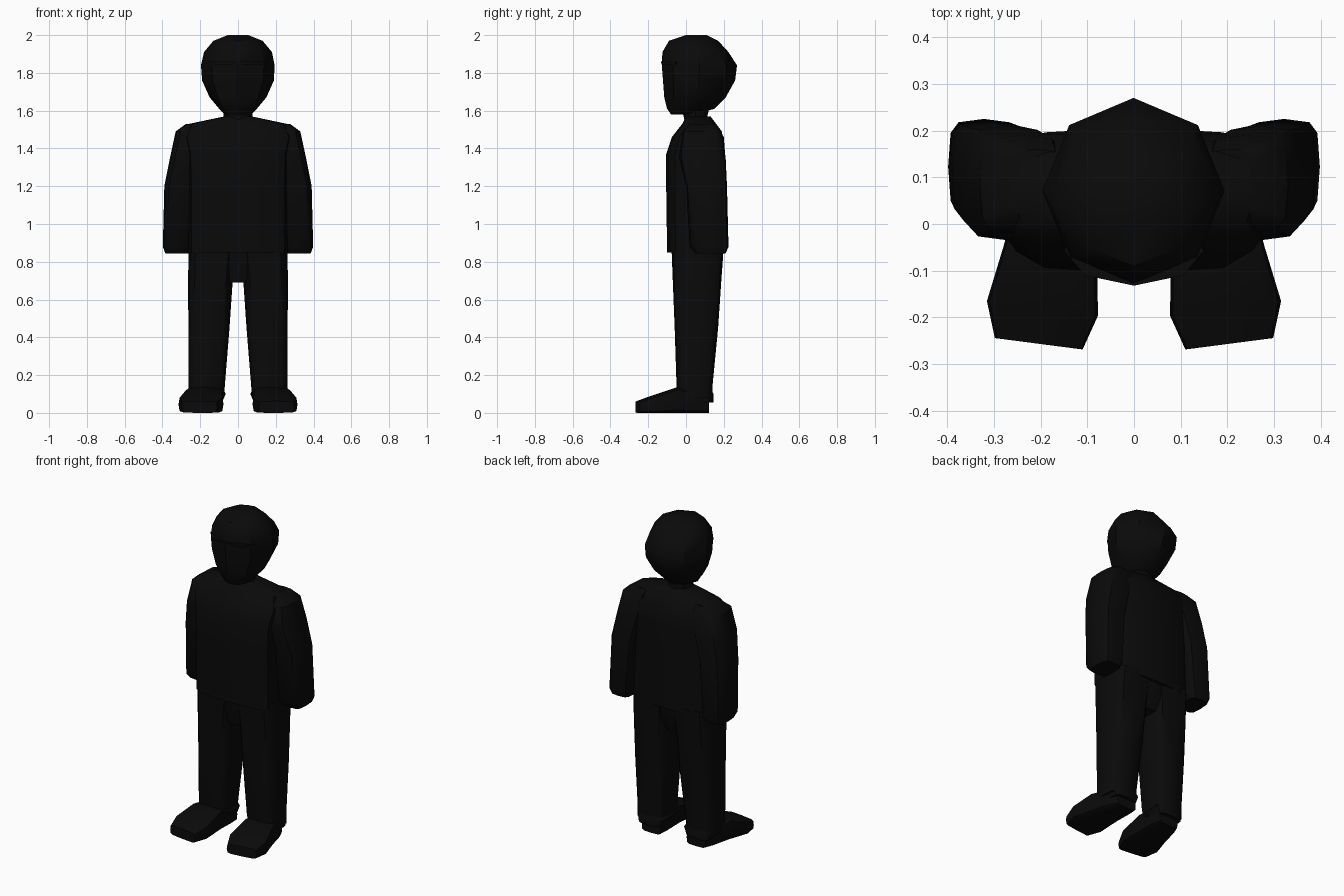
import bpy, bmesh, math

cube = bpy.data.objects.get("Cube")
if cube:
    bpy.data.objects.remove(cube, do_unlink=True)

black = bpy.data.materials.new("near_black")
black.use_nodes = True
colour = (0.003, 0.003, 0.003, 1)
black.diffuse_color = colour
shader = black.node_tree.nodes["Principled BSDF"]
shader.inputs["Base Color"].default_value = colour
shader.inputs["Roughness"].default_value = 0.9


def spow(v, p):
    return math.copysign(abs(v) ** p, v) if abs(v) > 1e-6 else 0.0


def loft(name, rings, n=12, p=0.5, place=lambda t, a, b: (a, b, t), side=1):
    """Skin rings (t, a_min, a_max, b_min, b_max); p below 1 squares them off."""
    bm = bmesh.new()
    loops = []
    for t, a0, a1, b0, b1 in rings:
        loop = []
        for i in range(n):
            ang = math.tau * i / n
            a = (a0 + a1) / 2 + (a1 - a0) / 2 * spow(math.cos(ang), p)
            b = (b0 + b1) / 2 + (b1 - b0) / 2 * spow(math.sin(ang), p)
            x, y, z = place(t, a, b)
            loop.append(bm.verts.new((x * side, y, z)))
        loops.append(loop)
    for lo, hi in zip(loops, loops[1:]):
        for i in range(n):
            j = (i + 1) % n
            bm.faces.new((lo[i], lo[j], hi[j], hi[i]))
    bm.faces.new(loops[0])
    bm.faces.new(loops[-1])
    bmesh.ops.recalc_face_normals(bm, faces=bm.faces)
    mesh = bpy.data.meshes.new(name)
    bm.to_mesh(mesh)
    bm.free()
    mesh.materials.append(black)
    obj = bpy.data.objects.new(name, mesh)
    bpy.context.collection.objects.link(obj)
    bpy.ops.object.select_all(action="DESELECT")
    obj.select_set(True)
    bpy.context.view_layer.objects.active = obj
    bpy.ops.object.shade_smooth_by_angle(angle=math.radians(40))
    return obj


# Head with a rounded crown and narrow chin
loft("head", [
    (1.58, -.07, .07, -.08, .05),
    (1.61, -.10, .10, -.10, .15),
    (1.67, -.15, .15, -.115, .21),
    (1.76, -.19, .19, -.122, .26),
    (1.84, -.196, .194, -.128, .27),
    (1.91, -.18, .18, -.125, .225),
    (1.97, -.13, .13, -.09, .17),
    (2.00, -.055, .055, .0, .11),
], n=8, p=1)

# Cap edge across the brow
loft("cap_edge", [
    (1.845, -.15, .15, -.13, .02),
    (1.86, -.15, .15, -.132, .02),
], n=8, p=1)

loft("neck", [
    (1.48, -.09, .09, .0, .14),
    (1.56, -.075, .075, -.01, .11),
    (1.64, -.08, .08, -.03, .13),
], n=8, p=1)

# Boxy jacket body
loft("jacket", [
    (.85, -.265, .265, -.10, .205),
    (1.20, -.265, .265, -.105, .207),
    (1.37, -.27, .27, -.105, .207),
    (1.46, -.29, .29, -.075, .20),
    (1.53, -.26, .26, -.02, .16),
    (1.57, -.07, .07, .0, .13),
])

# Hips join the legs
loft("hips", [
    (.69, -.06, .06, -.045, .15),
    (.78, -.22, .22, -.06, .18),
    (.88, -.255, .255, -.07, .19),
])


def shoe_place(t, a, b):
    # Skew the toe so its inner corner reaches furthest forward
    skew = .13 * (a - .2) if t < -.1 else 0
    return (a, t + skew, b)


for label, side in (("left", 1), ("right", -1)):
    # Sleeve with the hand tucked away
    loft(label + "_sleeve", [
        (.845, .26, .385, .05, .21),
        (.88, .245, .398, .02, .225),
        (1.20, .22, .39, .0, .217),
        (1.35, .18, .36, -.035, .21),
        (1.49, .15, .33, -.02, .19),
        (1.53, .15, .275, .02, .16),
    ], side=side)
    loft(label + "_leg", [
        (.08, .075, .262, -.04, .14),
        (.14, .07, .262, -.05, .14),
        (.45, .045, .263, -.06, .17),
        (.70, .028, .264, -.07, .187),
        (.88, .01, .262, -.077, .20),
    ], side=side)
    loft(label + "_trouser_cuff", [
        (.055, .085, .245, .0, .145),
        (.10, .065, .255, -.02, .145),
        (.13, .08, .25, -.02, .13),
    ], side=side)
    loft(label + "_shoe", [
        (.122, .09, .22, .0, .08),
        (.06, .08, .25, .0, .12),
        (-.05, .08, .28, .0, .135),
        (-.18, .077, .315, .0, .09),
        (-.257, .11, .298, .0, .062),
    ], p=.35, place=shoe_place, side=side)
